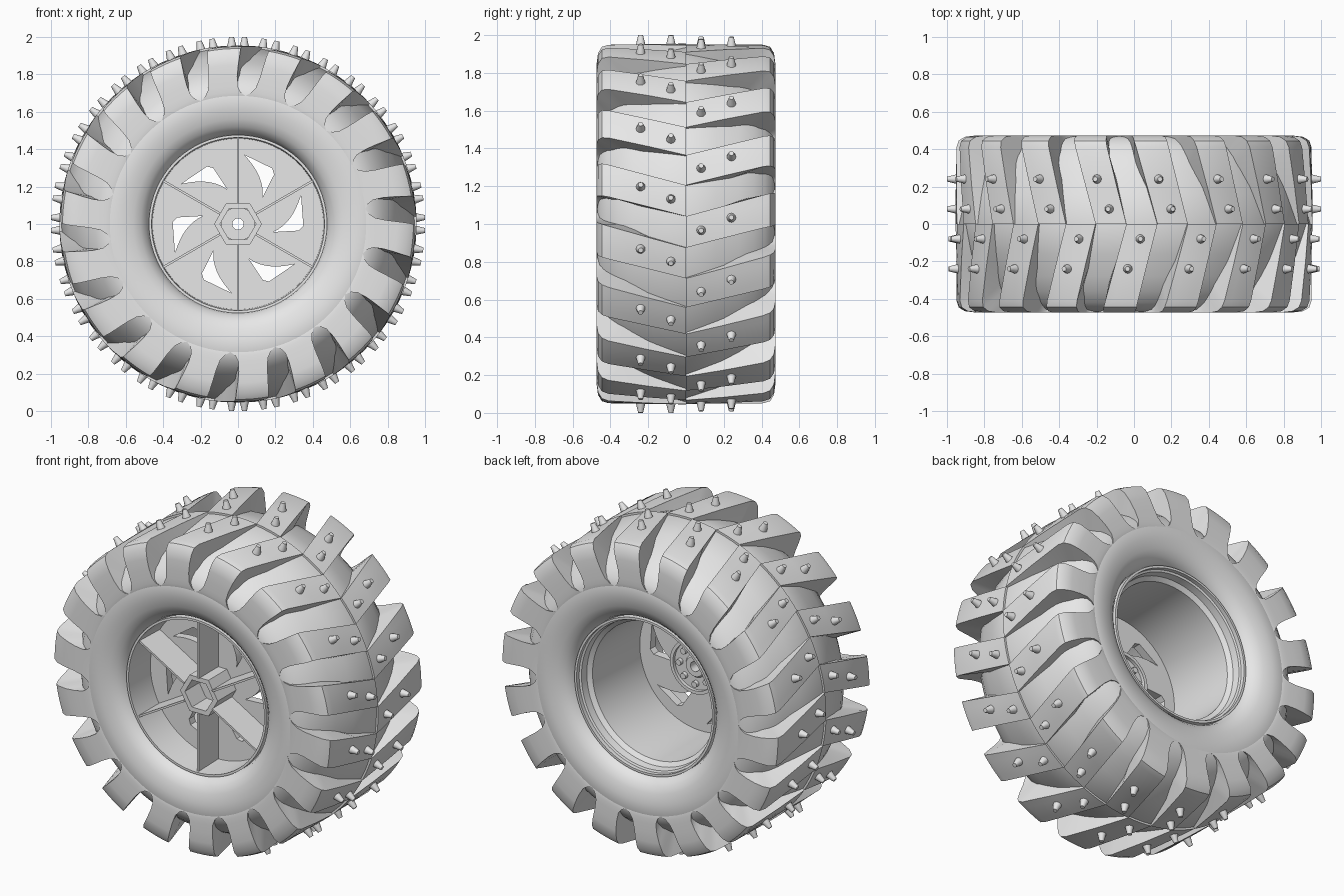
import bpy, bmesh
from math import sin, cos, radians, pi
from mathutils import Vector, Matrix

cube = bpy.data.objects.get("Cube")
if cube:
    bpy.data.objects.remove(cube, do_unlink=True)

grey = bpy.data.materials.new("plain_grey")
grey.use_nodes = True
grey.diffuse_color = (0.8, 0.8, 0.8, 1)
grey.node_tree.nodes["Principled BSDF"].inputs["Base Color"].default_value = (0.8, 0.8, 0.8, 1)

AXLE = 1.0  # height of the wheel centre


def polar(r, y, deg):
    """Point at radius r and angle deg around the axle."""
    a = radians(deg)
    return Vector((r * cos(a), y, AXLE + r * sin(a)))


def smooth(obj, angle=35):
    bpy.ops.object.select_all(action='DESELECT')
    obj.select_set(True)
    bpy.context.view_layer.objects.active = obj
    bpy.ops.object.shade_smooth_by_angle(angle=radians(angle))


def finish(name, bm, angle=35):
    bmesh.ops.recalc_face_normals(bm, faces=bm.faces[:])
    mesh = bpy.data.meshes.new(name)
    bm.to_mesh(mesh)
    bm.free()
    mesh.materials.append(grey)
    obj = bpy.data.objects.new(name, mesh)
    bpy.context.collection.objects.link(obj)
    smooth(obj, angle)
    return obj


def bridge(bm, rings, closed):
    """Join rings of vertices; each ring is a closed loop."""
    n = len(rings[0])
    for i in range(len(rings) - (0 if closed else 1)):
        a, b = rings[i], rings[(i + 1) % len(rings)]
        for j in range(n):
            k = (j + 1) % n
            bm.faces.new((a[j], a[k], b[k], b[j]))
    if not closed:
        bm.faces.new(rings[0])
        bm.faces.new(rings[-1])


def revolve(name, profile, steps, angle=35):
    """Spin a closed (radius, y) profile around the axle."""
    bm = bmesh.new()
    rings = [[bm.verts.new(polar(r, y, 360 * i / steps)) for r, y in profile]
             for i in range(steps)]
    bridge(bm, rings, True)
    return finish(name, bm, angle)


def add_cone(bm, r1, r2, start, end, sides):
    axis = end - start
    turn = axis.to_track_quat('Z', 'Y').to_matrix().to_4x4()
    bmesh.ops.create_cone(bm, cap_ends=True, segments=sides, radius1=r1, radius2=r2,
                          depth=axis.length,
                          matrix=Matrix.Translation((start + end) / 2) @ turn)


# Tyre body: groove floor falling from the centre ridge, sidewall and bead
half = [(.9, .16), (.862, .28), (.822, .36), (.775, .42), (.73, .455), (.685, .471),
        (.62, .468), (.56, .455), (.52, .435), (.49, .405), (.472, .36)]
revolve("tyre_body", [(r, -y) for r, y in reversed(half)] + [(.943, 0)] + half, 108, 50)

# Tread lugs: outer radius, outer y, inner radius, inner y, half width in degrees
LUG = [(.955, 0, .92, 0, 5), (.953, .2, .86, .2, 5.1), (.949, .41, .82, .31, 5.3),
       (.938, .445, .8, .35, 5.4), (.905, .466, .78, .38, 5.5), (.85, .473, .76, .4, 5.5),
       (.79, .474, .735, .42, 5.6), (.735, .474, .71, .43, 6.2), (.705, .473, .69, .44, 7.7),
       (.687, .471, .67, .45, 9.8), (.67, .467, .66, .45, 10)]
STEPS = 4
PITCH = 20


def tread(name, side, offset):
    bm = bmesh.new()
    for k in range(18):
        rings = []
        for ro, yo, ri, yi, w in LUG:
            mid = offset + PITCH * k + 16 * (yo - .16) + 8 * max(0, .9 - ro)
            angles = [mid + w * (2 * i / STEPS - 1) for i in range(STEPS + 1)]
            ring = [polar(ro, side * yo, a) for a in angles]
            ring += [polar(ri, side * yi, a) for a in reversed(angles)]
            rings.append([bm.verts.new(p) for p in ring])
        bridge(bm, rings, False)
    finish(name + "_tread_lugs", bm, 30)

    # Two tapered studs on every lug
    bm = bmesh.new()
    for k in range(18):
        for y, shift in ((.08, -2), (.24, 2)):
            a = offset + PITCH * k + shift
            add_cone(bm, .027, .022, polar(.94, side * y, a), polar(.963, side * y, a), 12)
            add_cone(bm, .022, .013, polar(.963, side * y, a), polar(1.0, side * y, a), 12)
    finish(name + "_studs", bm)


tread("front", -1, 10)
tread("back", 1, 0)

# Rim barrel with stepped back lip
revolve("rim_barrel", [(.476, -.405), (.462, -.405), (.457, -.2), (.425, -.19), (.42, -.15),
                       (.42, .31), (.445, .33), (.45, .375), (.462, .38), (.462, .405),
                       (.476, .405)], 96, 30)

# Wheel disc with six curved triangular windows
curve = bpy.data.curves.new("wheel_disc", 'CURVE')
curve.dimensions = '2D'
curve.fill_mode = 'BOTH'
curve.extrude = .025


def outline(points):
    spline = curve.splines.new('POLY')
    spline.points.add(len(points) - 1)
    for p, (x, y) in zip(spline.points, points):
        p.co = (x, y, 0, 1)
    spline.use_cyclic_u = True


def circle(r, n):
    return [(r * cos(2 * pi * i / n), r * sin(2 * pi * i / n)) for i in range(n)]


outline(circle(.456, 96))
outline(circle(.06, 24))
p0, ctrl, p1, corner = (Vector(p) for p in ((.187, -.043), (.29, .0), (.337, .155), (.349, -.01)))
arc = [(1 - t) ** 2 * p0 + 2 * t * (1 - t) * ctrl + t * t * p1 for t in (i / 8 for i in range(9))]
window = [*arc, corner, Vector((.325, -.035))]
for k in range(6):
    turn = Matrix.Rotation(radians(60 * k), 2)
    outline([turn @ p for p in window])
disc = bpy.data.objects.new("wheel_disc", curve)
bpy.context.collection.objects.link(disc)
curve.materials.append(grey)
disc.location = (0, -.175, AXLE)
disc.rotation_euler = (pi / 2, 0, 0)
bpy.ops.object.select_all(action='DESELECT')
disc.select_set(True)
bpy.context.view_layer.objects.active = disc
bpy.ops.object.convert(target='MESH')
smooth(bpy.context.view_layer.objects.active, 30)

# Six deep radial fins
bm = bmesh.new()
for k in range(6):
    matrix = (Matrix.Translation((0, -.292, AXLE)) @ Matrix.Rotation(radians(30 + 60 * k), 4, 'Y')
              @ Matrix.Translation((.286, 0, 0)) @ Matrix.Diagonal((.352, .196, .012, 1)))
    bmesh.ops.create_cube(bm, size=1, matrix=matrix)
finish("radial_fins", bm)

# Hexagonal socket, hub core and hub bolts
revolve("hex_socket", [(.128, -.38), (.096, -.38), (.096, -.18), (.128, -.18)], 6, 20)
revolve("hub_core", [(.03, -.24), (.09, -.24), (.09, -.17), (.165, -.17), (.165, -.08),
                     (.145, -.08), (.145, -.1), (.07, -.1), (.06, -.085), (.03, -.085)], 48, 30)
bm = bmesh.new()
for k in range(8):
    a = 45 * k
    add_cone(bm, .02, .018, polar(.108, -.11, a), polar(.108, -.078, a), 12)
finish("hub_bolts", bm)
